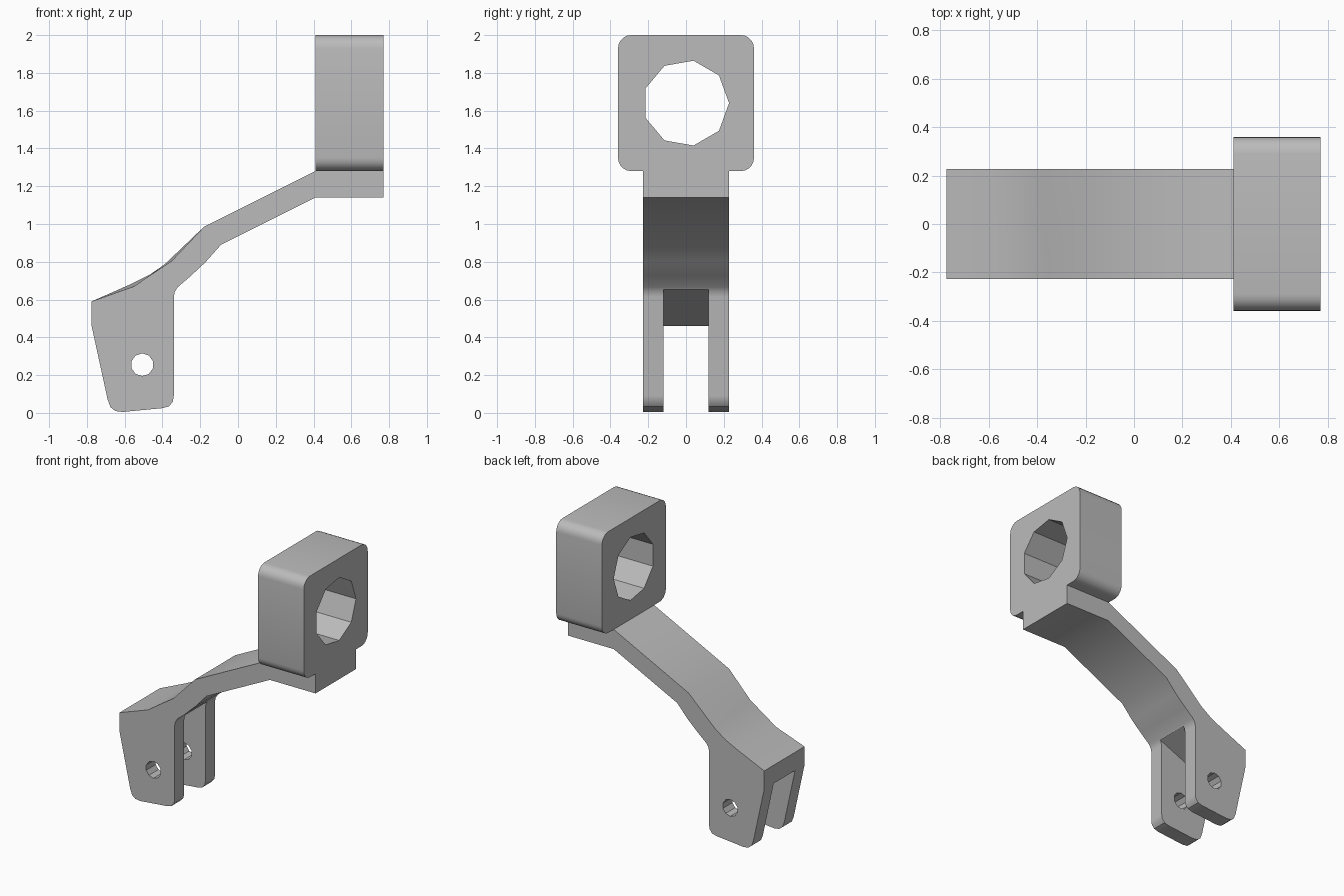
import bpy, bmesh, math
from mathutils import Matrix

cube = bpy.data.objects.get("Cube")
if cube:
    bpy.data.objects.remove(cube, do_unlink=True)

metal = bpy.data.materials.new("grey metal")
metal.use_nodes = True
GREY = (0.5, 0.5, 0.5, 1)
metal.diffuse_color = GREY
metal.node_tree.nodes["Principled BSDF"].inputs["Base Color"].default_value = GREY


def finish(name, bm):
    bmesh.ops.recalc_face_normals(bm, faces=bm.faces)
    mesh = bpy.data.meshes.new(name)
    bm.to_mesh(mesh)
    bm.free()
    mesh.materials.append(metal)
    obj = bpy.data.objects.new(name, mesh)
    bpy.context.collection.objects.link(obj)
    return obj


def loft(name, front, back, half):
    """Solid between two side profiles (x, z), at y = -half and y = +half."""
    bm = bmesh.new()
    a = [bm.verts.new((x, -half, z)) for x, z in front]
    b = [bm.verts.new((x, half, z)) for x, z in back]
    bm.faces.new(a)
    bm.faces.new(b[::-1])
    for i in range(len(a)):
        j = (i + 1) % len(a)
        bm.faces.new((a[i], b[i], b[j], a[j]))
    return finish(name, bm)


def rod(name, centre, radius, sides, axis, turn=0):
    """Cylinder cutter along the given axis."""
    bm = bmesh.new()
    bmesh.ops.create_cone(bm, cap_ends=True, segments=sides, radius1=radius,
                          radius2=radius, depth=1.5)
    tilt = Matrix.Rotation(math.pi / 2, 4, axis)
    spin = Matrix.Rotation(turn, 4, "Z")
    bm.transform(Matrix.Translation(centre) @ tilt @ spin)
    return finish(name, bm)


def cut(obj, cutter):
    cutter.hide_render = True
    mod = obj.modifiers.new("cut", "BOOLEAN")
    mod.operation = "DIFFERENCE"
    mod.solver = "EXACT"
    mod.object = cutter
    bpy.context.view_layer.objects.active = obj
    bpy.ops.object.modifier_apply(modifier=mod.name)
    bpy.data.objects.remove(cutter, do_unlink=True)


# Cranked arm with the clevis lugs at its low end
under = [(.77, 1.14), (.41, 1.14), (-.09, .89), (-.17, .80), (-.25, .725),
         (-.32, .665), (-.335, .64), (-.34, .615)]
lug = [(-.34, .09), (-.345, .06), (-.365, .035), (-.40, .025), (-.61, .005),
       (-.65, .01), (-.675, .03), (-.69, .07), (-.775, .46), (-.775, .59)]
end = [(-.18, .985), (.41, 1.28), (.77, 1.28)]
front_top = [(-.55, .67), (-.47, .725), (-.35, .805)]
back_top = [(-.56, .685), (-.47, .73), (-.39, .785)]
arm = loft("arm_and_clevis", under + lug + front_top + end,
           under + lug + back_top + end, .227)

# Slot between the lugs, with a sloping ceiling
slot = [(-.9, -.1), (-.9, .46), (-.775, .46), (-.325, .655), (-.3, .6), (-.3, -.1)]
cut(arm, loft("slot_cutter", slot, slot, .12))
cut(arm, rod("pin_hole_cutter", (-.507, 0, .255), .06, 10, "X"))

# Rounded bearing block with a nine-sided bore
bm = bmesh.new()
bmesh.ops.create_cube(bm, size=1, matrix=Matrix.Translation((.59, 0, 1.64))
                      @ Matrix.Diagonal((.36, .72, .72, 1)))
edges = [e for e in bm.edges if abs(e.verts[0].co.x - e.verts[1].co.x) > .1]
bmesh.ops.bevel(bm, geom=edges, offset=.07, segments=5, profile=.5, affect="EDGES")
block = finish("bearing_block", bm)
cut(block, rod("bore_cutter", (.59, 0, 1.64), .228, 9, "Y"))

# Smooth the small fillets and keep the real edges sharp
for obj in (arm, block):
    bpy.ops.object.select_all(action="DESELECT")
    obj.select_set(True)
    bpy.context.view_layer.objects.active = obj
    bpy.ops.object.shade_smooth_by_angle(angle=math.radians(30))
